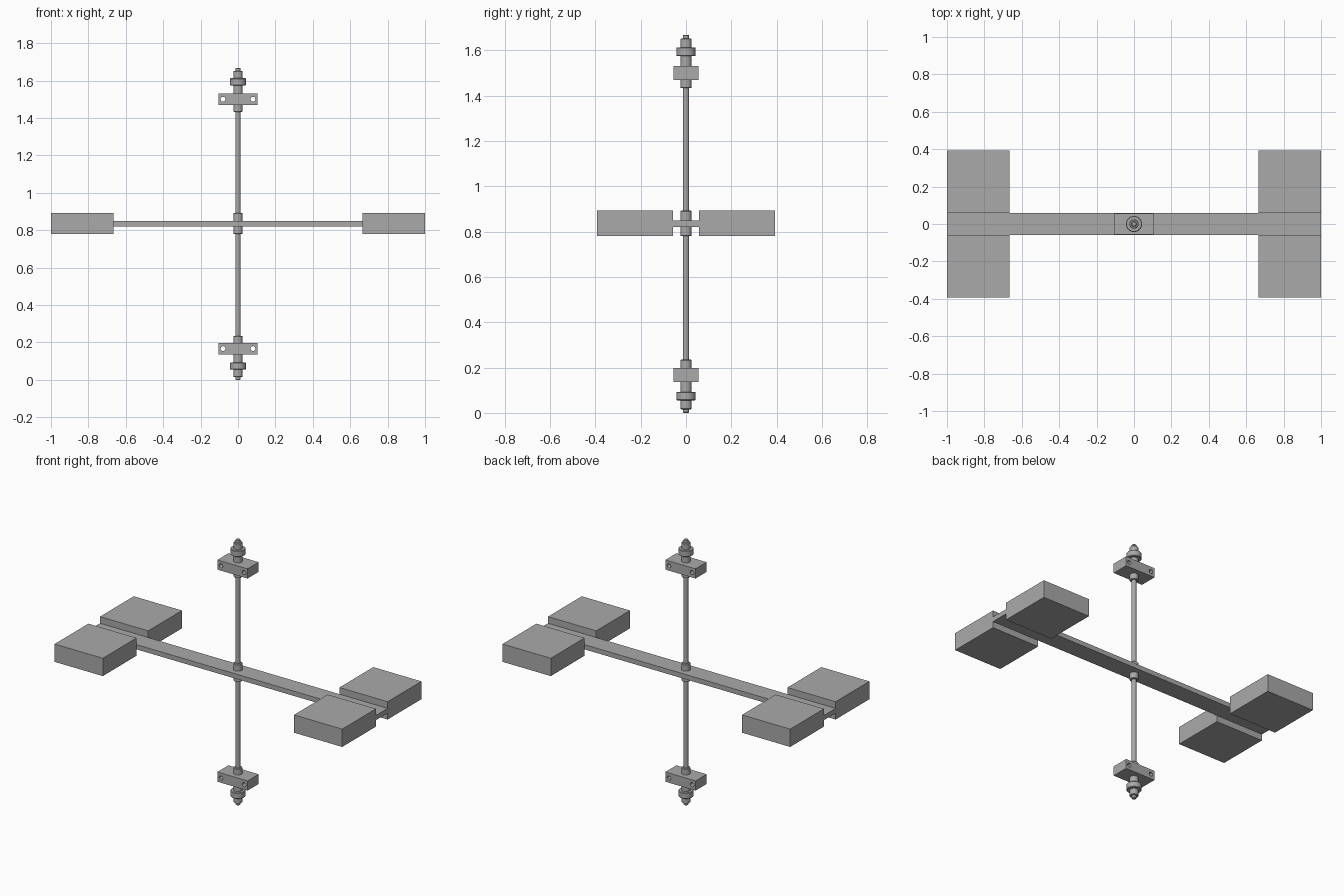
import bpy, math
from mathutils import Vector

old = bpy.data.objects.get("Cube")
if old:
    bpy.data.objects.remove(old, do_unlink=True)

MID = 0.834  # mirror height

steel = bpy.data.materials.new("grey steel")
steel.use_nodes = True
colour = (0.4, 0.4, 0.4, 1)
steel.diffuse_color = colour
steel.node_tree.nodes["Principled BSDF"].inputs["Base Color"].default_value = colour


def finish(name, smooth=False):
    ob = bpy.context.object
    ob.name = name
    ob.data.materials.append(steel)
    if smooth:
        bpy.ops.object.shade_smooth_by_angle(angle=math.radians(35))
    return ob


def box(name, low, high):
    low, high = Vector(low), Vector(high)
    bpy.ops.mesh.primitive_cube_add(size=1, location=(low + high) / 2)
    bpy.context.object.scale = high - low
    bpy.ops.object.transform_apply(location=False, rotation=False)
    return finish(name)


def rod(name, radius, z0, z1, bevel=0):
    bpy.ops.mesh.primitive_cylinder_add(vertices=32, radius=radius, depth=z1 - z0,
                                        location=(0, 0, (z0 + z1) / 2))
    ob = finish(name, True)
    if bevel:
        mod = ob.modifiers.new("edge", "BEVEL")
        mod.width = bevel
        mod.limit_method = "ANGLE"
    return ob


# Central shaft, arm and hub
rod("shaft", 0.014, 0, 2 * MID, 0.003)
box("arm", (-1, -0.058, 0.82), (1, 0.058, 0.85))
rod("hub", 0.025, 0.78, 0.892, 0.003)

# Four weights at the arm ends
for sx, side in ((-1, "right"), (1, "left")):
    for sy, end in ((-1, "front"), (1, "back")):
        xs = sorted((sx * 0.665, sx))
        ys = sorted((sy * 0.058, sy * 0.393))
        box(f"weight_{end}_{side}", (xs[0], ys[0], 0.78), (xs[1], ys[1], 0.892))

# Bearing block, bushing and collar at each shaft end
for end in ("lower", "upper"):
    def span(a, b):
        return (a, b) if end == "lower" else (2 * MID - b, 2 * MID - a)

    rod(f"{end}_bushing", 0.025, *span(0.016, 0.235), 0.003)
    rod(f"{end}_collar", 0.043, *span(0.055, 0.093), 0.003)
    z0, z1 = span(0.137, 0.198)
    block = box(f"{end}_bearing_block", (-0.105, -0.055, z0), (0.105, 0.055, z1))

    # Bolt holes through the block
    for x in (-0.08, 0.08):
        bpy.ops.mesh.primitive_cylinder_add(vertices=24, radius=0.013, depth=0.3,
                                            location=(x, 0, (z0 + z1) / 2),
                                            rotation=(math.pi / 2, 0, 0))
        cutter = finish(f"{end}_hole_cutter")
        cutter.hide_render = True
        cutter.hide_set(True)
        mod = block.modifiers.new("bolt hole", "BOOLEAN")
        mod.operation = "DIFFERENCE"
        mod.solver = "EXACT"
        mod.object = cutter
